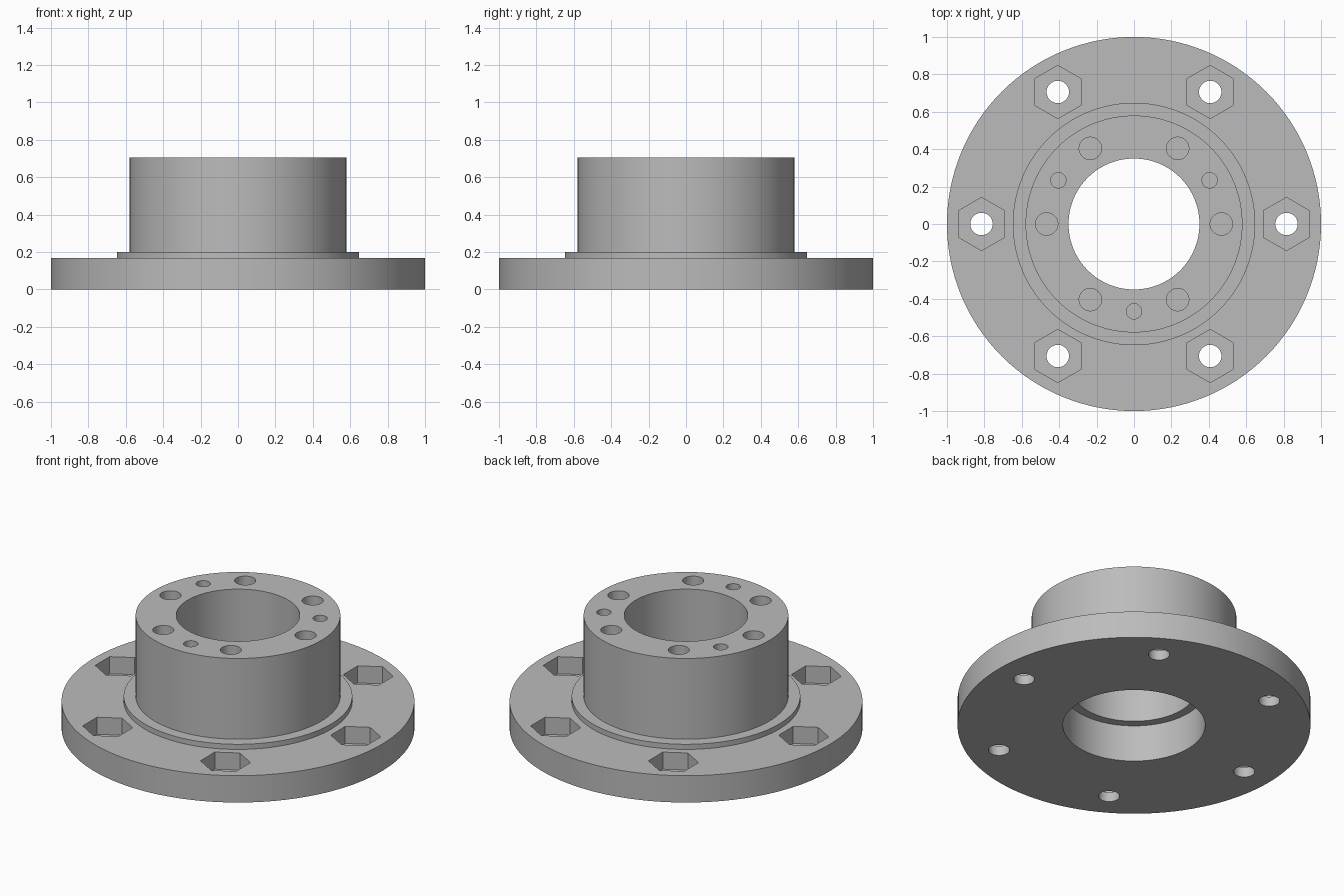
import bpy, bmesh, math
from mathutils import Matrix

cube = bpy.data.objects.get("Cube")
if cube:
    bpy.data.objects.remove(cube, do_unlink=True)

# Main dimensions
FLANGE_TOP, RING_TOP, HUB_TOP = 0.168, 0.2, 0.705
BORE, RECESS, RECESS_TOP = 0.35, 0.403, 0.23
BOLT_CIRCLE, HUB_CIRCLE = 0.815, 0.467
SEGMENTS = 128

# Plain grey metal
metal = bpy.data.materials.new("grey metal")
metal.use_nodes = True
metal.diffuse_color = (0.5, 0.5, 0.5, 1)
metal.node_tree.nodes["Principled BSDF"].inputs["Base Color"].default_value = metal.diffuse_color


def make_object(name, bm):
    bmesh.ops.recalc_face_normals(bm, faces=bm.faces)
    mesh = bpy.data.meshes.new(name)
    bm.to_mesh(mesh)
    bm.free()
    mesh.materials.append(metal)
    obj = bpy.data.objects.new(name, mesh)
    bpy.context.collection.objects.link(obj)
    return obj


def lathe(name, profile):
    """Revolve a closed radius/height profile around z."""
    bm = bmesh.new()
    rings = []
    for i in range(SEGMENTS):
        a = math.tau * i / SEGMENTS
        rings.append([bm.verts.new((r * math.cos(a), r * math.sin(a), z)) for r, z in profile])
    n = len(profile)
    for i in range(SEGMENTS):
        here, there = rings[i], rings[(i + 1) % SEGMENTS]
        for j in range(n):
            k = (j + 1) % n
            bm.faces.new((here[j], there[j], there[k], here[k]))
    return make_object(name, bm)


def add_prisms(bm, count, start, circle, radius, low, high, sides=32):
    """Add a ring of upright prisms whose corners all start on the y axis."""
    for i in range(count):
        a = math.radians(start) + math.tau * i / count
        place = Matrix.Translation((circle * math.cos(a), circle * math.sin(a), (low + high) / 2))
        bmesh.ops.create_cone(bm, cap_ends=True, segments=sides, radius1=radius, radius2=radius,
                              depth=high - low, matrix=place)


def cut(target, cutter):
    mod = target.modifiers.new("cut", 'BOOLEAN')
    mod.operation = 'DIFFERENCE'
    mod.solver = 'EXACT'
    mod.object = cutter
    bpy.ops.object.select_all(action='DESELECT')
    bpy.context.view_layer.objects.active = target
    target.select_set(True)
    bpy.ops.object.modifier_apply(modifier=mod.name)
    bpy.data.objects.remove(cutter, do_unlink=True)


# Flange, raised ring and hub with a stepped bore
body = lathe("flanged_hub", [
    (RECESS, 0), (1, 0), (1, FLANGE_TOP), (0.648, FLANGE_TOP), (0.648, RING_TOP),
    (0.58, RING_TOP), (0.58, HUB_TOP), (BORE, HUB_TOP), (BORE, RECESS_TOP), (RECESS, RECESS_TOP),
])

# Hexagonal nut pockets in the flange, blind holes in the hub
pockets = bmesh.new()
add_prisms(pockets, 6, 0, BOLT_CIRCLE, 0.142, 0.061, 0.3, sides=6)
add_prisms(pockets, 6, 0, HUB_CIRCLE, 0.06, 0.45, 0.8)
add_prisms(pockets, 3, 30, HUB_CIRCLE, 0.041, 0.45, 0.8)
cut(body, make_object("pocket_cutter", pockets))

# Bolt holes through the flange
holes = bmesh.new()
add_prisms(holes, 6, 0, BOLT_CIRCLE, 0.06, -0.1, 0.3)
cut(body, make_object("bolt_hole_cutter", holes))

body.select_set(True)
bpy.context.view_layer.objects.active = body
bpy.ops.object.shade_smooth_by_angle(angle=math.radians(30))
